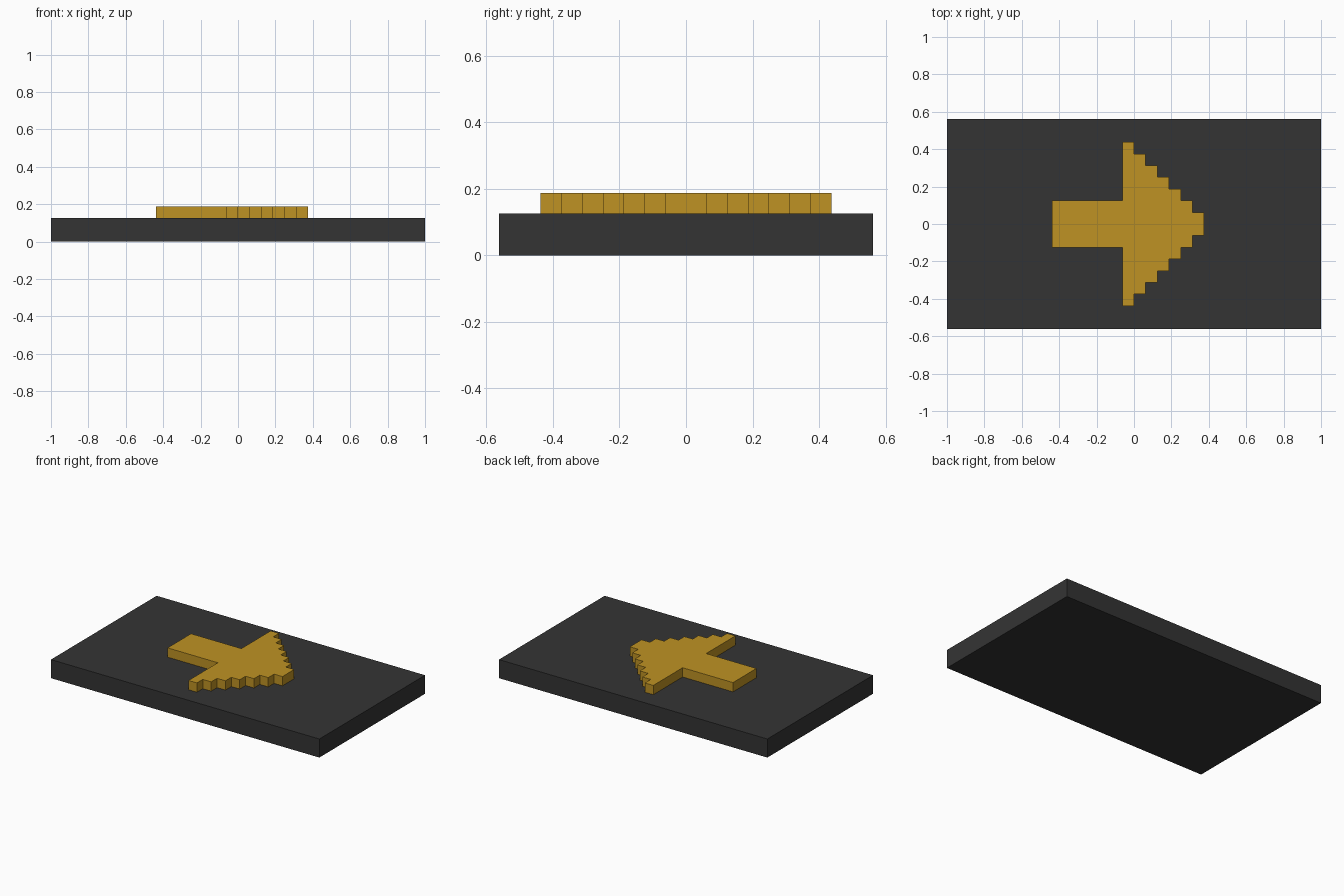
import bpy, bmesh

cube = bpy.data.objects.get("Cube")
if cube:
    bpy.data.objects.remove(cube, do_unlink=True)

U = 0.0625  # grid step


def make_material(name, rgb):
    mat = bpy.data.materials.new(name)
    mat.use_nodes = True
    mat.diffuse_color = (*rgb, 1)
    mat.node_tree.nodes["Principled BSDF"].inputs["Base Color"].default_value = (*rgb, 1)
    return mat


def extrude_outline(name, outline, z0, z1, mat):
    """Flat-shaded solid from a counter-clockwise outline."""
    bm = bmesh.new()
    face = bm.faces.new([bm.verts.new((x, y, z0)) for x, y in outline])
    top = bmesh.ops.extrude_face_region(bm, geom=[face], use_keep_orig=True)["geom"]
    verts = [g for g in top if isinstance(g, bmesh.types.BMVert)]
    bmesh.ops.translate(bm, verts=verts, vec=(0, 0, z1 - z0))
    bmesh.ops.recalc_face_normals(bm, faces=bm.faces)
    mesh = bpy.data.meshes.new(name)
    bm.to_mesh(mesh)
    bm.free()
    mesh.materials.append(mat)
    obj = bpy.data.objects.new(name, mesh)
    bpy.context.collection.objects.link(obj)
    return obj


charcoal = make_material("charcoal", (0.034, 0.034, 0.034))
gold = make_material("gold", (0.52, 0.29, 0.017))

# Base slab
extrude_outline("base_slab", [(-1, -9 * U), (1, -9 * U), (1, 9 * U), (-1, 9 * U)],
                0, 2 * U, charcoal)

# Raised arrow: shaft, then a head narrowing by one step per column
half = [(-7 * U, -2 * U), (-U, -2 * U)]
for i in range(7):
    y = -(7 - i) * U
    half += [((i - 1) * U, y), (i * U, y)]
outline = half + [(x, -y) for x, y in reversed(half)]
extrude_outline("arrow", outline, 2 * U, 3 * U, gold)
